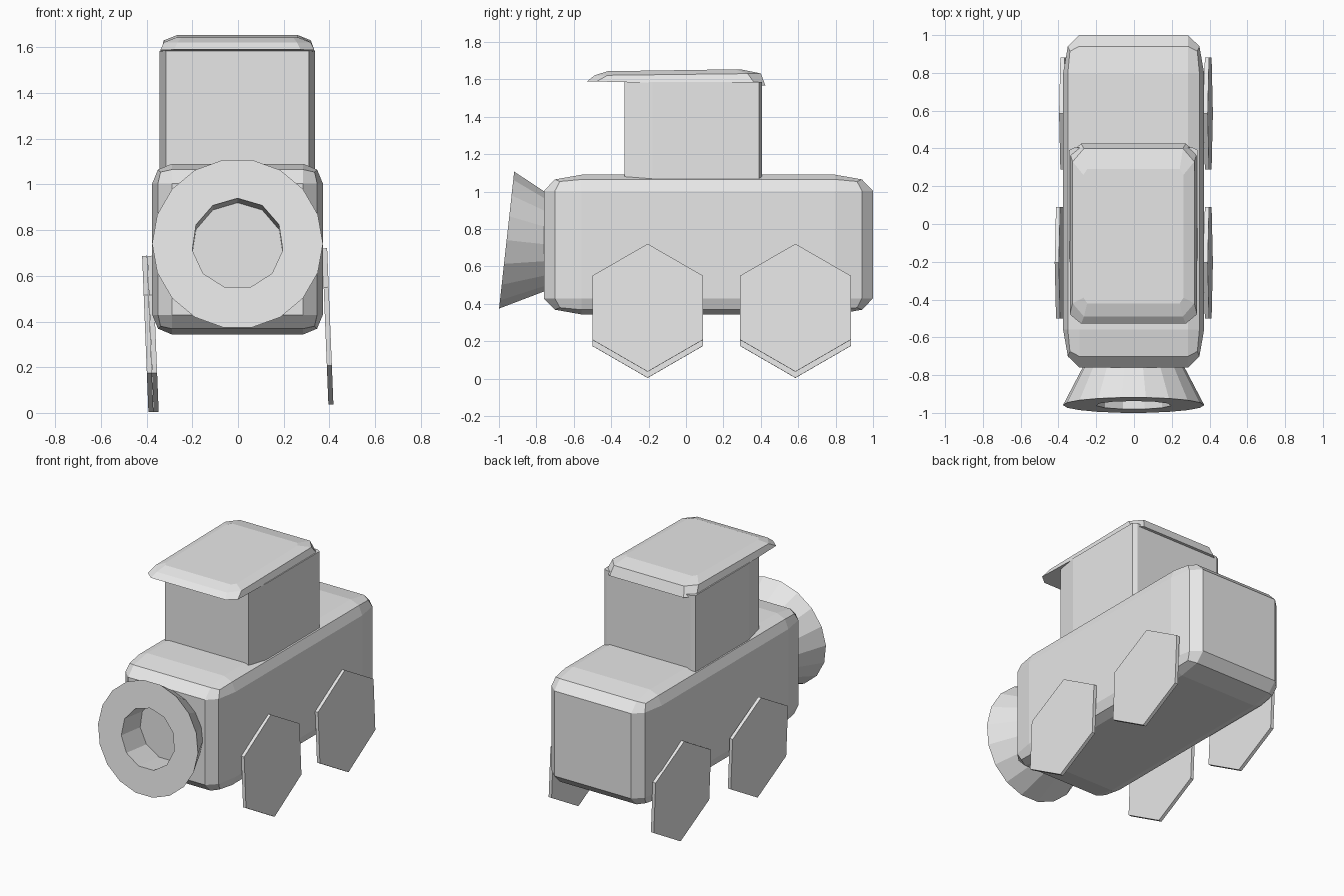
import bpy, bmesh
from math import sin, cos, pi, radians
from mathutils import Matrix, Vector

if "Cube" in bpy.data.objects:
    bpy.data.objects.remove(bpy.data.objects["Cube"], do_unlink=True)

grey = bpy.data.materials.new("plain light grey")
grey.use_nodes = True
grey.diffuse_color = (0.8, 0.8, 0.8, 1)
grey.node_tree.nodes["Principled BSDF"].inputs["Base Color"].default_value = (0.8, 0.8, 0.8, 1)


def finish(name, bm):
    bmesh.ops.recalc_face_normals(bm, faces=bm.faces)
    mesh = bpy.data.meshes.new(name)
    bm.to_mesh(mesh)
    bm.free()
    mesh.materials.append(grey)
    obj = bpy.data.objects.new(name, mesh)
    bpy.context.collection.objects.link(obj)
    return obj


def loft(name, rings, matrix=Matrix()):
    """Closed solid through rings of equally many points."""
    bm = bmesh.new()
    loops = [[bm.verts.new(matrix @ Vector(p)) for p in ring] for ring in rings]
    n = len(loops[0])
    for low, high in zip(loops, loops[1:]):
        for i in range(n):
            j = (i + 1) % n
            bm.faces.new((low[i], low[j], high[j], high[i]))
    bm.faces.new(loops[0][::-1])
    bm.faces.new(loops[-1])
    return finish(name, bm)


def disc(n, radius, depth, start=0.0):
    """Regular polygon facing along local y."""
    return [(radius * cos(start + 2 * pi * i / n), depth,
             radius * sin(start + 2 * pi * i / n)) for i in range(n)]


def plan(half, y0, y1, cut_x, cut_front, cut_back, height):
    """Rectangle with cut corners; height is a function of y."""
    side = [(half - cut_x, y0), (half, y0 + cut_front),
            (half, y1 - cut_back), (half - cut_x, y1)]
    outline = side + [(-x, y) for x, y in reversed(side)]
    return [(x - 0.003, y, height(y)) for x, y in outline]


# Body: a bevelled cube stretched lengthwise
bm = bmesh.new()
bmesh.ops.create_cube(bm, size=1)
bmesh.ops.bevel(bm, geom=bm.edges[:], offset=0.115, segments=2, profile=0.5,
                affect='EDGES')
bm.transform(Matrix.Translation((-0.002, 0.12, 0.717))
             @ Matrix.Diagonal((0.747, 1.76, 0.747, 1)))
finish("body", bm)

# Cabin
loft("cabin", [plan(0.341, -0.33, 0.405, 0.028, 0.15, 0.015, lambda y, z=z: z)
               for z in (1.05, 1.585)])

# Roof: flat underneath, rounded above, with a front overhang
loft("roof", [
    plan(0.337, -0.528, 0.425, 0.06, 0.05, 0.05, lambda y: 1.577 - 0.025 * y),
    plan(0.322, -0.49, 0.4, 0.06, 0.07, 0.07, lambda y: 1.627 + 0.012 * y),
    plan(0.265, -0.42, 0.29, 0.02, 0.03, 0.03, lambda y: 1.65 + 0.015 * y)])

# Front funnel: tilted upward, with a round hole through to the body
tilt = Matrix.Translation((-0.002, -0.959, 0.741)) @ Matrix.Rotation(radians(-6.3), 4, 'X')
funnel = loft("front_funnel", [disc(18, 0.374, 0), disc(18, 0.218, 0.3)], tilt)
cutter = loft("funnel_hole_cutter",
              [disc(11, 0.2, d, -pi / 2 + pi / 11) for d in (-0.1, 0.4)], tilt)
cutter.hide_render = True
cutter.hide_viewport = True
cut = funnel.modifiers.new("hole", 'BOOLEAN')
cut.object = cutter
cut.operation = 'DIFFERENCE'
cut.solver = 'EXACT'

# Wheels: thin hexagons, all leaning slightly the same way
wheels = {"front_left_wheel": (0.393, -0.205, 0.379),
          "rear_left_wheel": (0.393, 0.585, 0.379),
          "front_right_wheel": (-0.395, -0.205, 0.346),
          "rear_right_wheel": (-0.372, 0.585, 0.346)}
for name, place in wheels.items():
    pose = (Matrix.Translation(place) @ Matrix.Rotation(radians(-2.3), 4, 'Y')
            @ Matrix.Rotation(pi / 2, 4, 'Z'))
    loft(name, [disc(6, 0.342, d, pi / 2) for d in (-0.011, 0.011)], pose)
